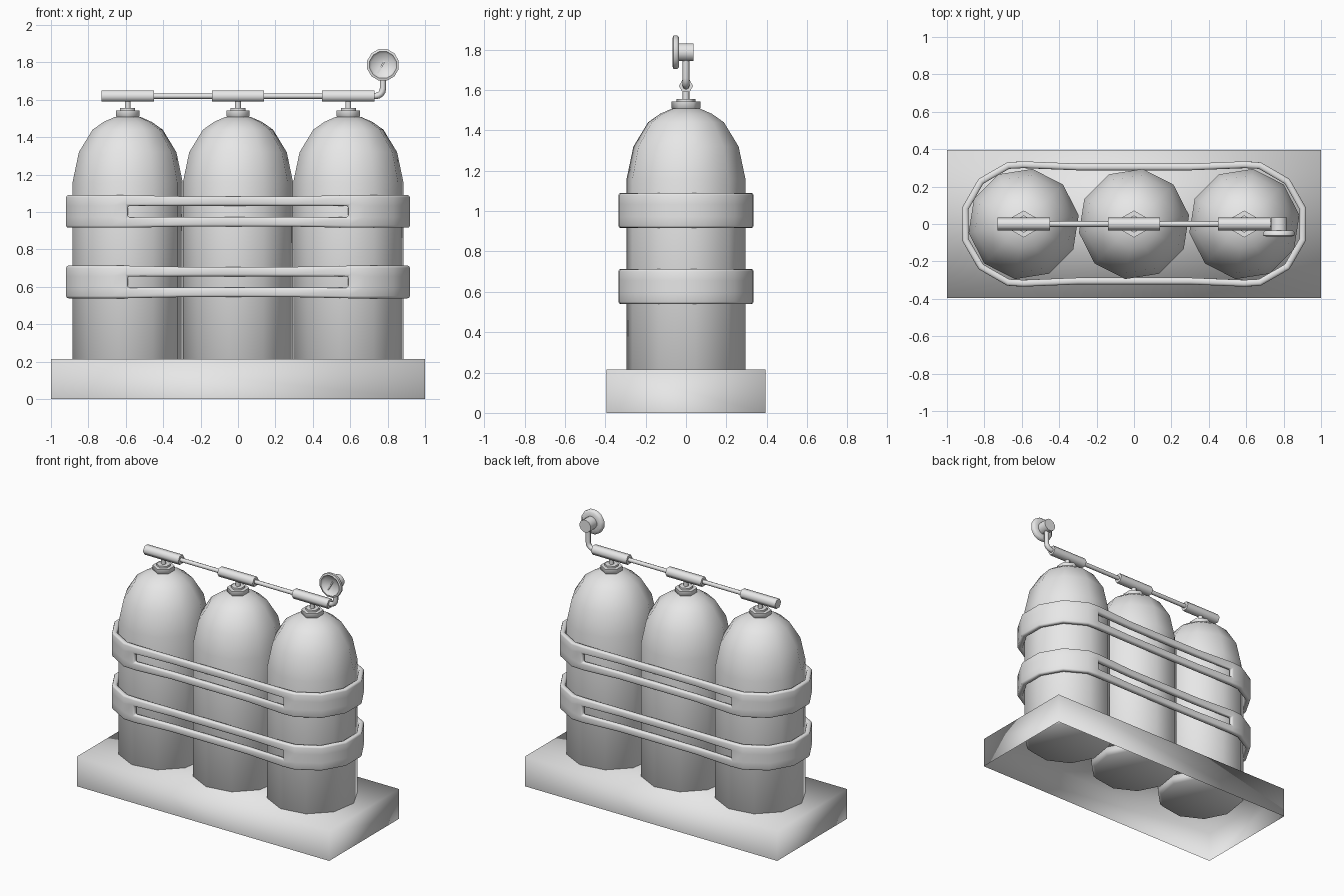
import bpy, bmesh
from math import radians, cos, sin, pi
from mathutils import Matrix, Vector

cube = bpy.data.objects.get("Cube")
if cube:
    bpy.data.objects.remove(cube, do_unlink=True)

grey = bpy.data.materials.new("plain_grey")
grey.use_nodes = True
grey.diffuse_color = (0.8, 0.8, 0.8, 1)
grey.node_tree.nodes["Principled BSDF"].inputs["Base Color"].default_value = (0.8, 0.8, 0.8, 1)


def link(name, data, location=(0, 0, 0)):
    obj = bpy.data.objects.new(name, data)
    data.materials.append(grey)
    bpy.context.scene.collection.objects.link(obj)
    obj.location = location
    return obj


def finish(name, bm, location=(0, 0, 0), sharp=65):
    """Smooth shading that keeps edges above the sharp angle."""
    for f in bm.faces:
        f.smooth = True
    for e in bm.edges:
        e.smooth = e.calc_face_angle(0) < radians(sharp)
    mesh = bpy.data.meshes.new(name)
    bm.to_mesh(mesh)
    bm.free()
    return link(name, mesh, location)


def lathe(name, profile, sides, location, phase=0.0, turn=Matrix(), sharp=65):
    """Spin (radius, height) pairs about the local z axis."""
    bm = bmesh.new()
    rings = []
    for r, z in profile:
        rings.append([bm.verts.new((r * cos(phase + 2 * pi * i / sides),
                                    r * sin(phase + 2 * pi * i / sides), z))
                      for i in range(sides)])
    for a, b in zip(rings, rings[1:]):
        for i in range(sides):
            j = (i + 1) % sides
            bm.faces.new((a[i], a[j], b[j], b[i]))
    bmesh.ops.remove_doubles(bm, verts=bm.verts, dist=1e-5)
    bmesh.ops.recalc_face_normals(bm, faces=bm.faces)
    bm.transform(turn)
    return finish(name, bm, location, sharp)


def pipe(name, points, radius):
    curve = bpy.data.curves.new(name, "CURVE")
    curve.dimensions = "3D"
    curve.bevel_depth = radius
    curve.bevel_resolution = 2
    curve.use_fill_caps = True
    spline = curve.splines.new("POLY")
    spline.points.add(len(points) - 1)
    for p, co in zip(spline.points, points):
        p.co = (*co, 1)
    spline.use_smooth = True
    return link(name, curve)


def strap(name, z):
    """Band around all tanks, with a long slot in the front and back."""
    half = []
    for deg in (-90, -75, -45, -15, 15, 45, 75, 90):
        r = 0.335 if abs(deg) == 90 else 0.341
        half.append((0.59 + r * cos(radians(deg)), r * sin(radians(deg))))
    half += [(0.3, 0.323), (-0.3, 0.323)]
    loop = half + [(-x, -y) for x, y in half]
    bm = bmesh.new()
    columns = []
    for x, y in loop:
        tall = 0.087 if abs(x) > 0.5 else 0.081
        columns.append([bm.verts.new((x, y, h)) for h in (-tall, -0.03, 0.03, tall)])
    for i, a in enumerate(columns):
        b = columns[(i + 1) % len(columns)]
        straight = abs(a[0].co.x) < 0.595 and abs(b[0].co.x) < 0.595
        for row in range(3):
            if not (straight and row == 1):
                bm.faces.new((a[row], b[row], b[row + 1], a[row + 1]))
    obj = finish(name, bm, (0, 0, z))
    solid = obj.modifiers.new("thickness", "SOLIDIFY")
    solid.thickness = 0.036
    solid.offset = -1
    bevel = obj.modifiers.new("rounding", "BEVEL")
    bevel.width = 0.012
    bevel.segments = 2
    bevel.limit_method = "ANGLE"
    bevel.angle_limit = radians(50)


# Base: a thin tray turned upside down, open below
bm = bmesh.new()
bmesh.ops.create_cube(bm, size=1, matrix=Matrix.Translation((0, 0, 0.107))
                      @ Matrix.Diagonal((2, 0.79, 0.214, 1)))
floor = [f for f in bm.faces if f.normal.z < -0.9]
bmesh.ops.delete(bm, geom=floor, context="FACES_ONLY")
finish("base_tray", bm, sharp=120)

# Tanks with their necks and valve blocks
TANK = [(0, 0.16), (0.275, 0.16), (0.298, 0.185), (0.298, 1.16), (0.264, 1.32),
        (0.19, 1.44), (0.13, 1.482), (0.07, 1.508), (0, 1.515)]
NECK = [(0, 1.49), (0.045, 1.49), (0.072, 1.512), (0.072, 1.542), (0.046, 1.542),
        (0.046, 1.555), (0.017, 1.556), (0.017, 1.61), (0, 1.61)]
BLOCK = [(0, -0.14), (0.035, -0.14), (0.035, 0.14), (0, 0.14)]
along_x = Matrix.Rotation(pi / 2, 4, "Y")
for label, x in (("right", -0.59), ("middle", 0), ("left", 0.59)):
    lathe(label + "_tank", TANK, 10, (x, 0, 0), radians(9))
    lathe(label + "_neck", NECK, 6, (x, 0, 0), pi / 2)
    lathe(label + "_valve_block", BLOCK, 6, (x, 0, 1.62), pi / 2, along_x)

# Straps
strap("upper_strap", 1.003)
strap("lower_strap", 0.626)

# Manifold pipe and the elbow up to the gauge
pipe("manifold_pipe", [(-0.5, 0, 1.62), (0.5, 0, 1.62)], 0.015)
bend = [(0.735 + 0.04 * sin(a * pi / 8), 0, 1.66 - 0.04 * cos(a * pi / 8)) for a in range(5)]
pipe("gauge_elbow", [(0.7, 0, 1.62)] + bend + [(0.775, 0, 1.76)], 0.017)

# Gauge with a dished face and a needle
GAUGE = [(0, -0.036), (0.045, -0.036), (0.045, 0.034), (0.075, 0.034), (0.087, 0.045),
         (0.087, 0.062), (0.074, 0.066), (0.062, 0.05), (0, 0.042)]
lathe("gauge", GAUGE, 12, (0.775, 0, 1.787), radians(15), Matrix.Rotation(pi / 2, 4, "X"))
bm = bmesh.new()
bmesh.ops.create_cube(bm, size=1, matrix=Matrix.Rotation(radians(30), 4, "Y")
                      @ Matrix.Diagonal((0.01, 0.006, 0.075, 1)))
finish("gauge_needle", bm, (0.765, -0.049, 1.775), 30)
